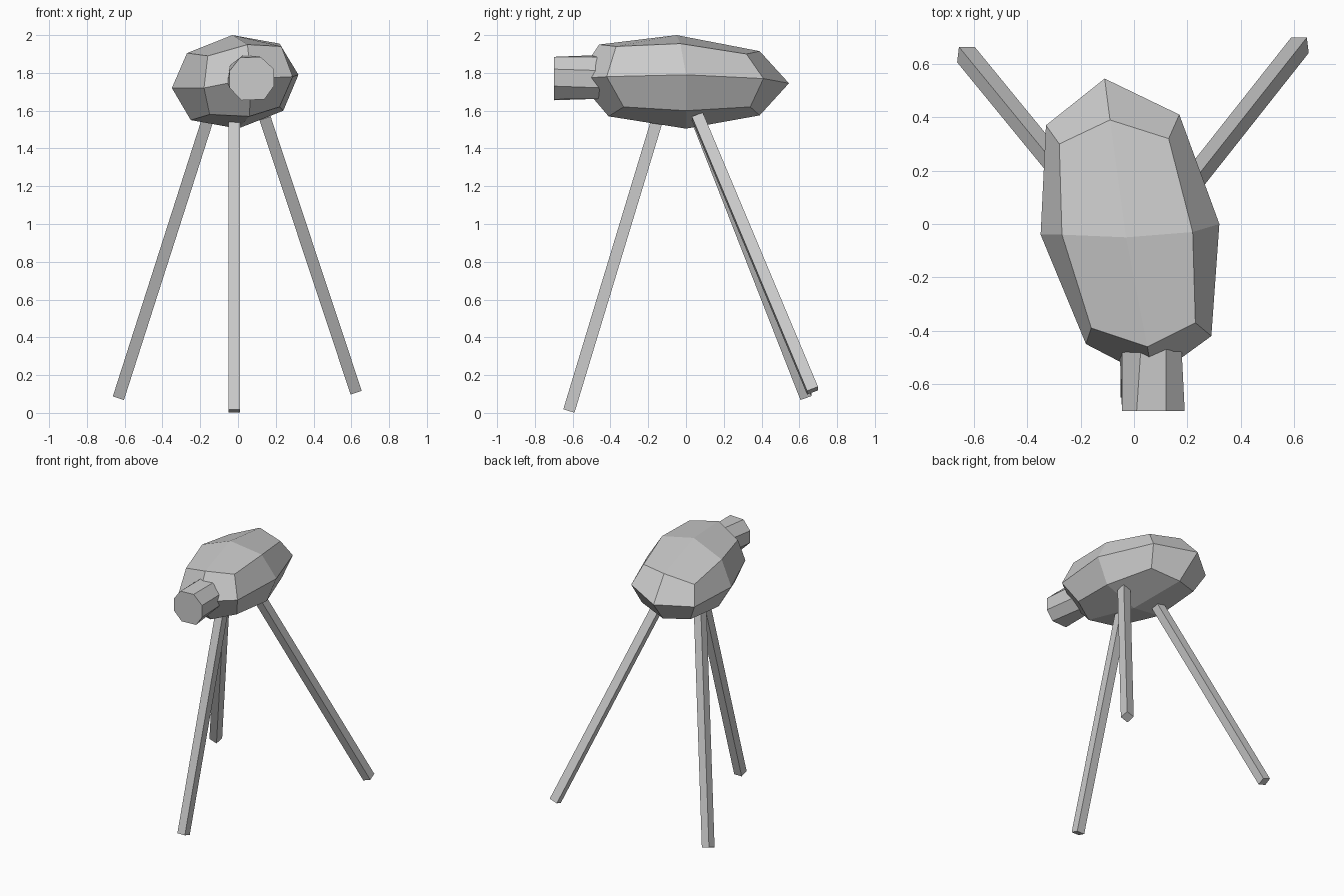
import bpy, math
from mathutils import Vector

if "Cube" in bpy.data.objects:
    bpy.data.objects.remove(bpy.data.objects["Cube"])


def make(name, verts, faces):
    mesh = bpy.data.meshes.new(name)
    mesh.from_pydata([tuple(v) for v in verts], [], faces)
    mesh.validate()
    obj = bpy.data.objects.new(name, mesh)
    bpy.context.collection.objects.link(obj)
    return obj


def bridge(a, b, n):
    return [(a + i, a + (i + 1) % n, b + (i + 1) % n, b + i) for i in range(n)]


# Body: three lumpy eight-point rings, closed by four quads around each pole
# Ring order: top left, top, top right, right, bottom right, bottom, bottom left, left
front = [(-.16, -.39, 1.89), (.05, -.46, 1.95), (.23, -.37, 1.94), (.29, -.42, 1.78),
         (.22, -.33, 1.62), (.06, -.41, 1.57), (-.15, -.37, 1.58), (-.18, -.45, 1.72)]
middle = [(-.27, -.04, 1.905), (-.03, -.05, 2.0), (.22, -.03, 1.955), (.32, 0, 1.79),
          (.24, 0, 1.60), (0, 0, 1.505), (-.25, -.03, 1.55), (-.35, -.04, 1.72)]
back = [(-.28, .30, 1.85), (-.09, .39, 1.915), (.13, .32, 1.90), (.17, .41, 1.77),
        (.13, .34, 1.62), (-.08, .39, 1.575), (-.26, .32, 1.59), (-.33, .37, 1.72)]
poles = [(.07, -.58, 1.77), (-.11, .545, 1.745)]
faces = bridge(8, 0, 8) + bridge(16, 8, 8)
for i in (0, 2, 4, 6):
    faces.append((24, (i - 1) % 8, i, i + 1))
    faces.append((25, 16 + i + 1, 16 + i, 16 + (i - 1) % 8))
make("body", front + middle + back + poles, faces)

# Head: slightly twisted eight-sided stub
tip = [(.01, 1.88), (.12, 1.885), (.19, 1.82), (.19, 1.73),
       (.14, 1.66), (.02, 1.655), (-.045, 1.72), (-.045, 1.81)]
verts = [(x, -.70, z) for x, z in tip]
for i in range(8):
    a = math.radians(105 - 45 * i)
    verts.append((.06 + .12 * math.cos(a), -.42, 1.78 + .12 * math.sin(a)))
make("head", verts, bridge(8, 0, 8) + [tuple(range(8)), tuple(range(15, 7, -1))])


# Legs: square bars between two points
def leg(name, foot, top, half=.031):
    foot, top = Vector(foot), Vector(top)
    d = (top - foot).normalized()
    u = Vector((0, 1, 0)).cross(d).normalized() * half
    v = d.cross(u)
    verts = [p + u * s + v * t for p in (foot, top)
             for s, t in ((-1, -1), (1, -1), (1, 1), (-1, 1))]
    make(name, verts, bridge(0, 4, 4) + [(3, 2, 1, 0), (4, 5, 6, 7)])


leg("front_leg", (-.02, -.62, .01), (-.02, -.15, 1.56))
leg("back_left_leg", (-.63, .635, .088), (-.155, .055, 1.57))
leg("back_right_leg", (.622, .67, .118), (.14, .06, 1.57))
